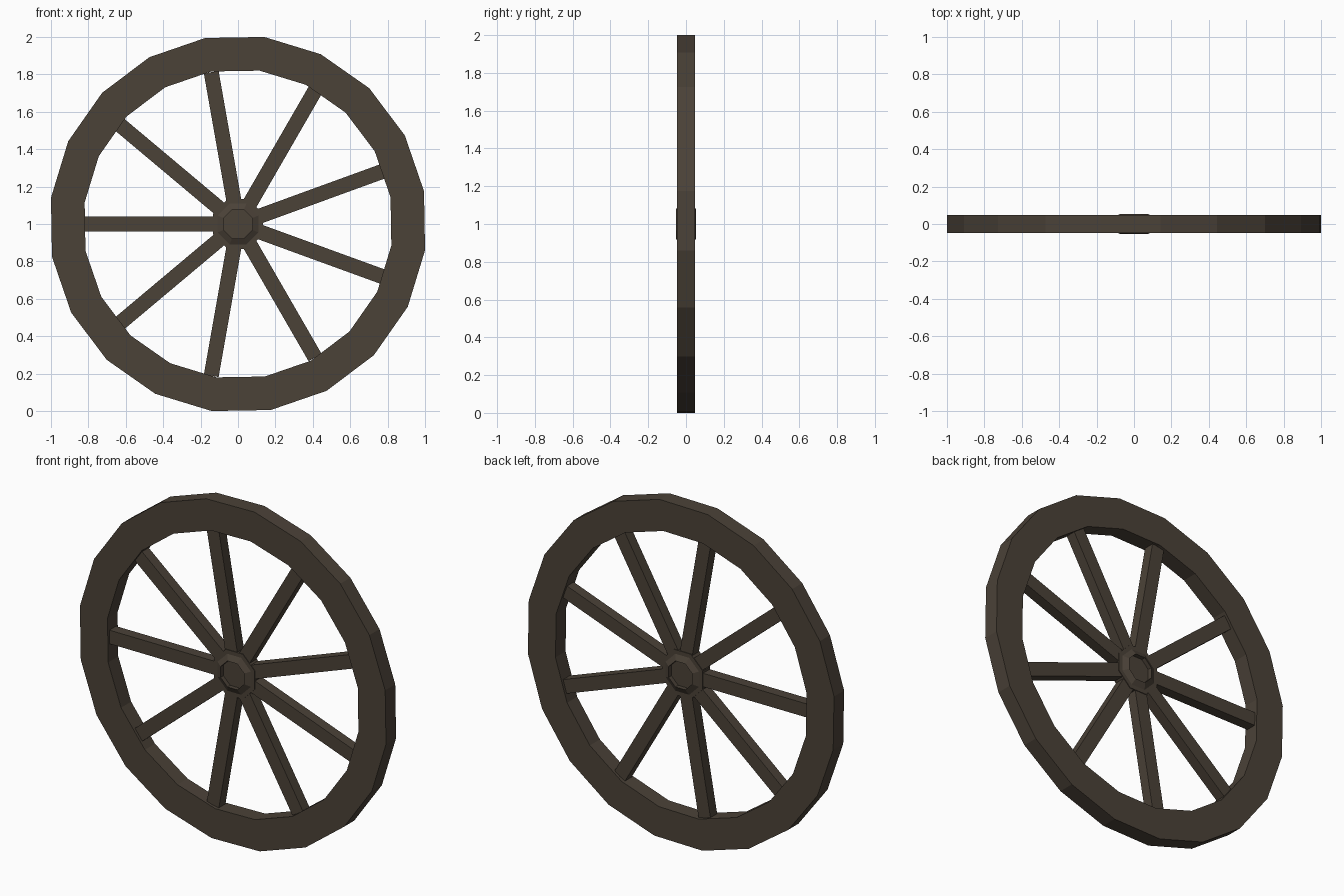
import bpy, bmesh
from math import radians, cos, sin
from mathutils import Matrix

if "Cube" in bpy.data.objects:
    bpy.data.objects.remove(bpy.data.objects["Cube"])

CENTRE_Z = 1.0

wood = bpy.data.materials.new("dark_wood")
wood.diffuse_color = (0.07, 0.054, 0.039, 1)
wood.use_nodes = True
wood.node_tree.nodes["Principled BSDF"].inputs["Base Color"].default_value = wood.diffuse_color


def finish(bm, name):
    bmesh.ops.recalc_face_normals(bm, faces=bm.faces)
    mesh = bpy.data.meshes.new(name)
    bm.to_mesh(mesh)
    bm.free()
    mesh.materials.append(wood)
    ob = bpy.data.objects.new(name, mesh)
    ob.location.z = CENTRE_Z
    bpy.context.collection.objects.link(ob)
    return ob


def lathe(name, profile, sides, start, closed):
    """Spin (radius, y) points round the y axis; cap the ends unless closed."""
    bm = bmesh.new()
    rings = []
    for r, y in profile:
        angles = [radians(start + 360 * i / sides) for i in range(sides)]
        rings.append([bm.verts.new((r * cos(a), y, r * sin(a))) for a in angles])
    pairs = list(zip(rings, rings[1:]))
    if closed:
        pairs.append((rings[-1], rings[0]))
    else:
        bm.faces.new(rings[0])
        bm.faces.new(rings[-1])
    for a, b in pairs:
        for i in range(sides):
            j = (i + 1) % sides
            bm.faces.new((a[i], a[j], b[j], b[i]))
    return finish(bm, name)


# Rim: 20-sided ring
R_OUT, R_IN, HALF = 1.0098, 0.828, 0.047
lathe("rim", [(R_OUT, -HALF), (R_OUT, HALF), (R_IN, HALF), (R_IN, -HALF)], 20, 10, True)

# Hub: octagonal, raised sloping collar and recessed centre on both faces
half_hub = [(0.083, 0.027), (0.083, 0.053), (0.118, 0.035), (0.144, 0.035)]
hub_profile = [(r, -y) for r, y in half_hub] + half_hub[::-1]
lathe("hub", hub_profile, 8, 22.5, False)

# Spokes: nine square bars from hub to rim
START, END, WIDTH, DEPTH = 0.10, 0.824, 0.08, 0.062
for i in range(9):
    bm = bmesh.new()
    bmesh.ops.create_cube(bm, size=1)
    place = (Matrix.Rotation(radians(-(20 + 40 * i)), 4, 'Y')
             @ Matrix.Translation(((START + END) / 2, 0, 0))
             @ Matrix.Diagonal((END - START, DEPTH, WIDTH, 1)))
    bm.transform(place)
    finish(bm, f"spoke_{i + 1}")
